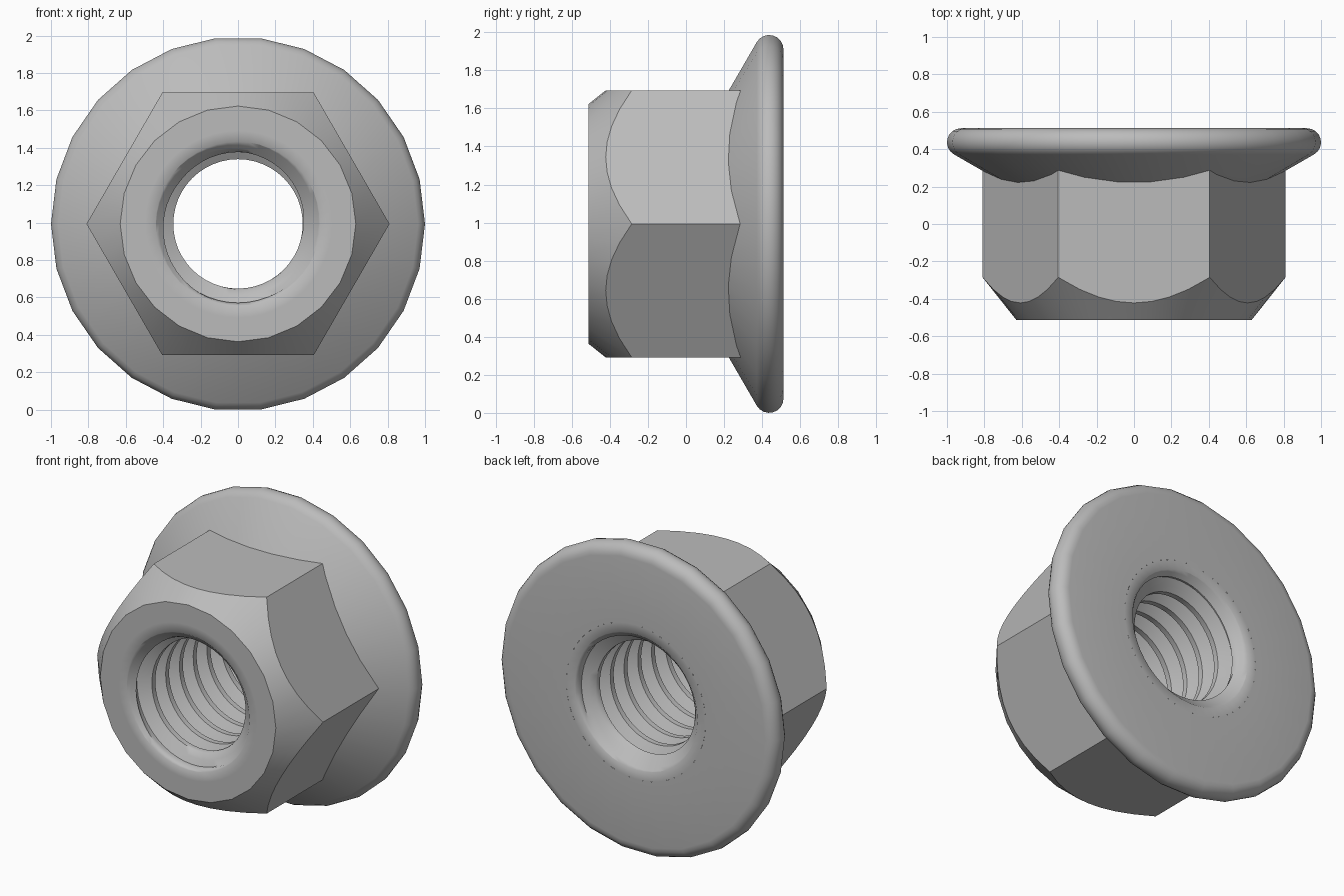
import bpy, bmesh
from math import cos, sin, pi, radians, sqrt

cube = bpy.data.objects.get("Cube")
if cube:
    bpy.data.objects.remove(cube, do_unlink=True)

AXIS_Z = 0.993          # height of the nut's axis
END = 0.512             # half length along y
PITCH = 0.141
MINOR, MAJOR = 0.346, 0.422
FLAT, CORNER = 0.702, 0.81

steel = bpy.data.materials.new("grey steel")
steel.use_nodes = True
GREY = (0.5, 0.5, 0.5, 1)
steel.diffuse_color = GREY
bsdf = steel.node_tree.nodes["Principled BSDF"]
bsdf.inputs["Base Color"].default_value = GREY


def polygon_radius(r, sides, a):
    """Radius at angle a of a regular polygon with a corner at angle 0."""
    step = 2 * pi / sides
    return r * cos(step / 2) / cos(a % step - step / 2)


def revolve(name, profile, steps, sharp):
    """Sweep profile(angle) -> [(radius, y), ...] around the y axis."""
    bm = bmesh.new()
    cols = []
    for i in range(steps + 1):
        a = 2 * pi * i / steps
        cols.append([bm.verts.new((r * cos(a), y, AXIS_Z + r * sin(a)))
                     for r, y in profile(a)])
    for c, d in zip(cols, cols[1:]):
        for j in range(len(c) - 1):
            bm.faces.new((c[j], c[j + 1], d[j + 1], d[j]))
    bmesh.ops.remove_doubles(bm, verts=bm.verts[:], dist=0.0002)
    mesh = bpy.data.meshes.new(name)
    bm.to_mesh(mesh)
    bm.free()
    mesh.materials.append(steel)
    obj = bpy.data.objects.new(name, mesh)
    bpy.context.collection.objects.link(obj)
    bpy.ops.object.select_all(action='DESELECT')
    obj.select_set(True)
    bpy.context.view_layer.objects.active = obj
    bpy.ops.object.shade_smooth_by_angle(angle=radians(sharp))
    return obj


# Hexagonal body with a conical chamfer that scallops each flat
def hex_profile(a):
    r = polygon_radius(CORNER, 6, a)
    return [(0.5, -END), (polygon_radius(0.63, 24, a), -END),
            (r, -END + (r - 0.63) * 1.26), (r, 0.33)]


# Conical flange with a rounded rim and a flat bearing face
def flange_profile(a):
    rim, rad = 0.925, 0.075
    pts = [(0.66, 0.198)]
    for k in range(9):
        t = radians(-60 + 150 * k / 8)
        pts.append((rim + rad * cos(t), END - rad + rad * sin(t)))
    return [(polygon_radius(r, 26, a), y) for r, y in pts] + [(0.5, END)]


# Helical thread, opened by a countersink at both ends
GROOVE = [(0, MINOR), (0.125, MINOR), (0.25, MINOR), (0.41, (MINOR + MAJOR) / 2),
          (0.5625, MAJOR), (0.6875, MAJOR), (0.84, (MINOR + MAJOR) / 2)]


def bore_profile(a):
    pts = [(0.5, END)]
    for turn in range(-5, 6):
        for phase, r in GROOVE:
            y = -PITCH * (turn + phase + a / (2 * pi))
            y = max(-END, min(END, y))
            pts.append((max(r, 0.44 - (END - abs(y))), y))
    return pts + [(0.5, -END)]


revolve("hex_body", hex_profile, 48, 30)
revolve("flange", flange_profile, 52, 35)
revolve("threaded_bore", bore_profile, 48, 50)
